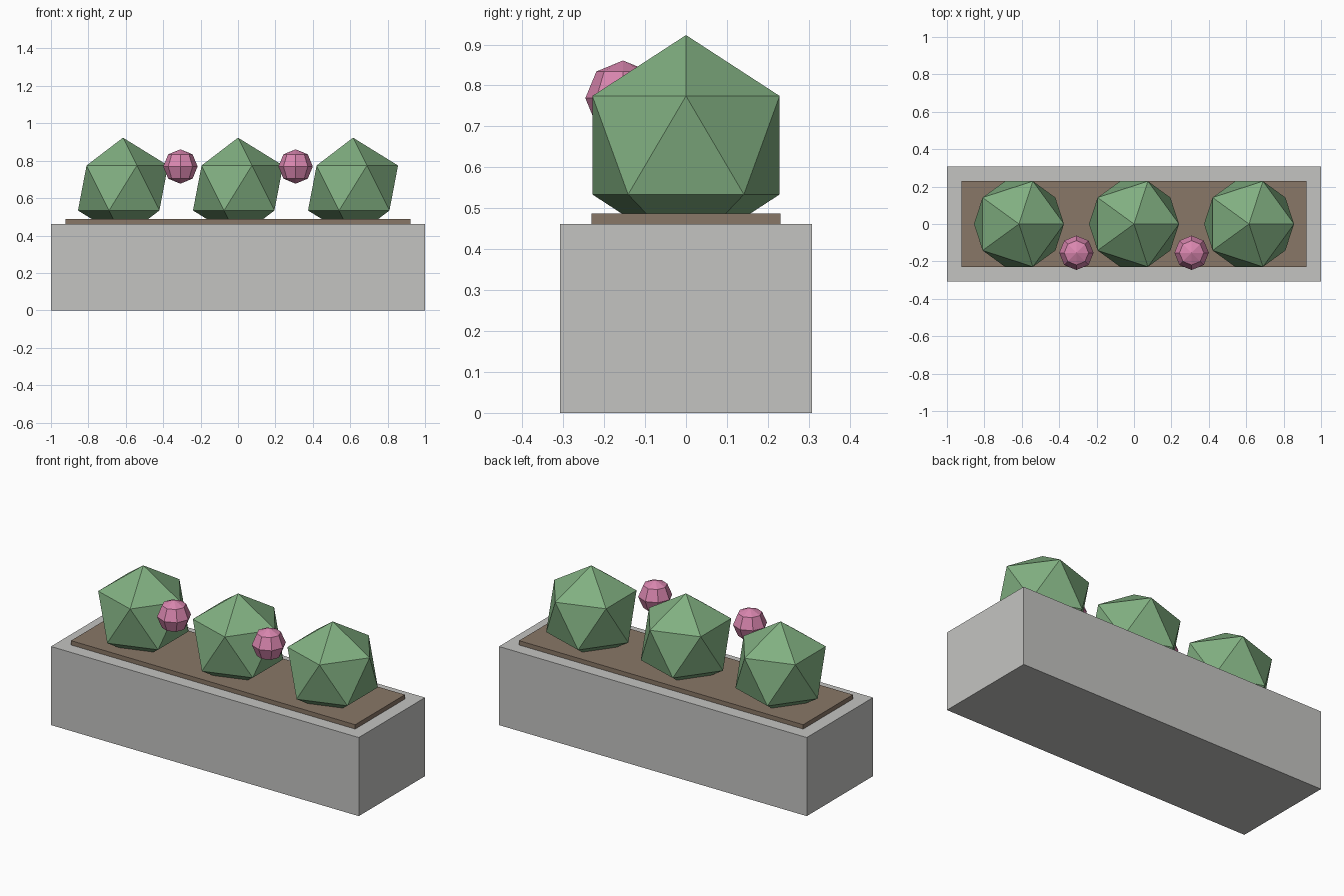
import bpy

cube = bpy.data.objects.get("Cube")
if cube:
    bpy.data.objects.remove(cube, do_unlink=True)


def material(name, rgb):
    mat = bpy.data.materials.new(name)
    mat.use_nodes = True
    color = (*rgb, 1.0)
    mat.diffuse_color = color
    mat.node_tree.nodes["Principled BSDF"].inputs["Base Color"].default_value = color
    return mat


def finish(name, mat):
    obj = bpy.context.object
    obj.name = name
    obj.data.name = name
    obj.data.materials.append(mat)
    return obj


def box(name, size, bottom, mat):
    bpy.ops.mesh.primitive_cube_add(size=1, location=(0, 0, bottom + size[2] / 2))
    obj = finish(name, mat)
    obj.scale = size
    bpy.ops.object.transform_apply(location=False, rotation=False, scale=True)


stone = material("light grey stone", (0.55, 0.55, 0.535))
soil = material("brown soil", (0.25, 0.185, 0.135))
leaf = material("leaf green", (0.22, 0.43, 0.22))
petal = material("petal pink", (0.70, 0.24, 0.43))

# Trough and the soil slab on top of it
box("planter_box", (2.0, 0.615, 0.4615), 0, stone)
box("soil_bed", (1.846, 0.4615, 0.038), 0.449, soil)

# Three faceted bushes, sunk slightly into the soil
for label, x in (("right", -0.615), ("middle", 0), ("left", 0.615)):
    bpy.ops.mesh.primitive_ico_sphere_add(subdivisions=1, radius=0.269,
                                          location=(x, 0, 0.654))
    finish(f"bush_{label}", leaf)

# Two blossoms between the bushes, toward the front
for label, side in (("right", -1), ("left", 1)):
    bpy.ops.mesh.primitive_uv_sphere_add(segments=8, ring_count=4, radius=0.092,
                                         location=(side * 0.308, -0.154, 0.769))
    finish(f"blossom_{label}", petal)
